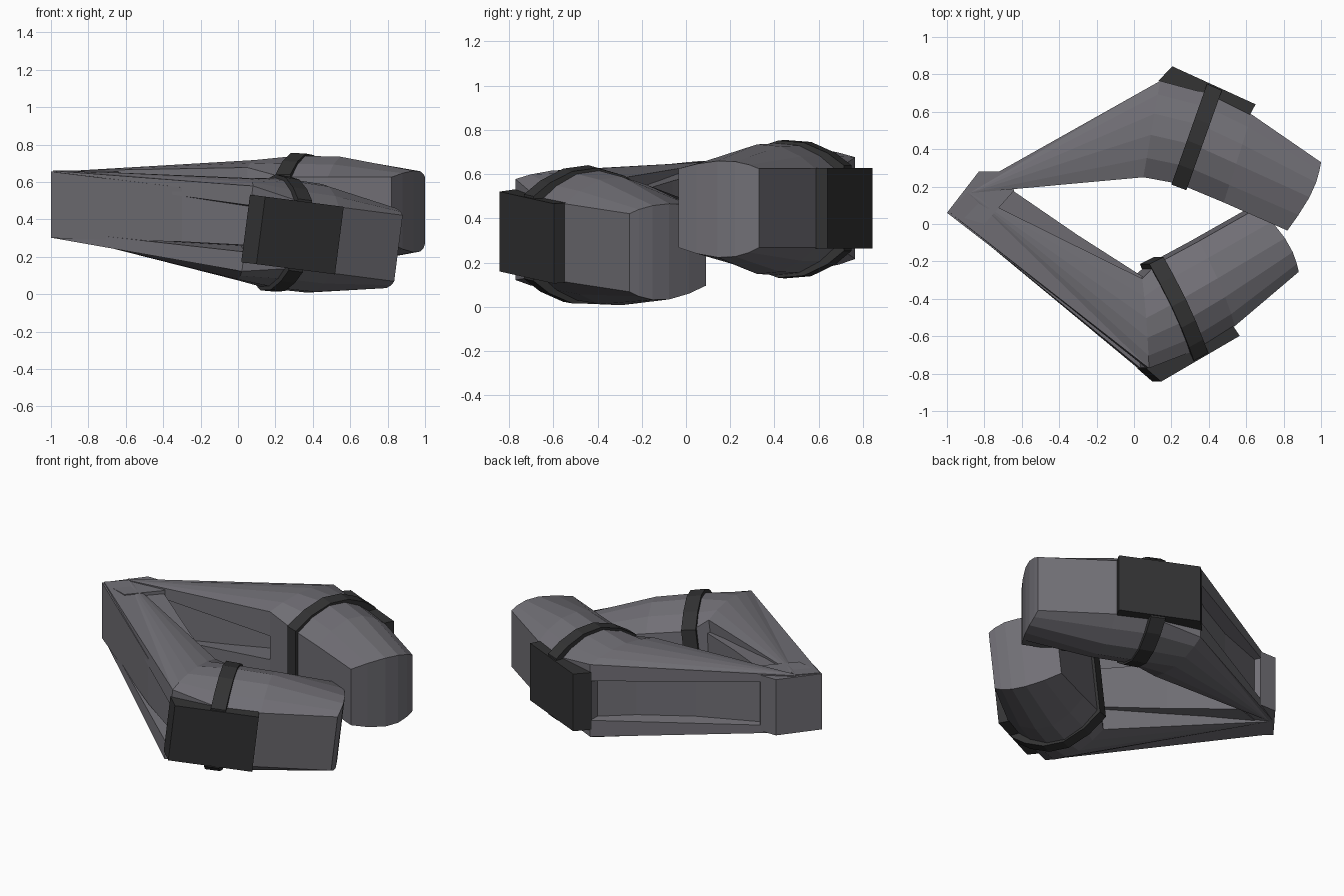
import bpy, bmesh, math
from mathutils import Vector, Matrix

cube = bpy.data.objects.get("Cube")
if cube:
    bpy.data.objects.remove(cube, do_unlink=True)


def material(name, rgb):
    m = bpy.data.materials.new(name)
    m.use_nodes = True
    m.diffuse_color = (*rgb, 1)
    bsdf = m.node_tree.nodes["Principled BSDF"]
    bsdf.inputs["Base Color"].default_value = (*rgb, 1)
    bsdf.inputs["Roughness"].default_value = 0.7
    return m


GREY = material("steel grey", (0.165, 0.16, 0.18))
DARK = material("dark trim", (0.033, 0.033, 0.034))


def make(name, verts, faces, mat):
    bm = bmesh.new()
    vs = [bm.verts.new(v) for v in verts]
    for f in faces:
        bm.faces.new([vs[i] for i in f])
    bmesh.ops.recalc_face_normals(bm, faces=bm.faces)
    me = bpy.data.meshes.new(name)
    bm.to_mesh(me)
    bm.free()
    me.materials.append(mat)
    ob = bpy.data.objects.new(name, me)
    bpy.context.collection.objects.link(ob)
    return ob


# Dome profile across the jaw, from outer wall to inner wall
DOME = [(0, 0), (0.14, 0.5), (0.34, 0.92), (0.56, 1), (0.8, 0.62), (1, 0)]
MID, WALL = 0.447, 0.178


def half(outer, inner, rise, side, wall=WALL, bulge=(0, 0), grow=0.0):
    """Upper (side=1) or lower (side=-1) edge of a jaw cross-section."""
    o, i = Vector(outer), Vector(inner)
    d = (i - o).normalized() * grow
    o, i = o - d, i + d
    if side < 0:
        rise += 0.01
    pts = []
    for t, h in DOME:
        p = o.lerp(i, t) + Vector(bulge) * math.sin(math.pi * t)
        pts.append(Vector((p.x, p.y, MID + side * (wall + rise * h + grow))))
    return pts


def loft(name, sections, mat, M):
    """Skin rings made of an upper and lower half, capped with strips."""
    n = len(DOME)
    verts, faces = [], []
    for top, low in sections:
        verts += [M @ p for p in top + low[::-1]]
    for s in range(len(sections) - 1):
        a, b = s * 2 * n, (s + 1) * 2 * n
        for k in range(2 * n):
            j = (k + 1) % (2 * n)
            faces.append((a + k, a + j, b + j, b + k))
    for base in (0, (len(sections) - 1) * 2 * n):
        for k in range(n - 1):
            faces.append((base + k, base + k + 1,
                          base + 2 * n - 2 - k, base + 2 * n - 1 - k))
    return make(name, verts, faces, mat)


def prism(name, outline, mat, M=Matrix()):
    """Upright prism; each outline point is (x, y, z_low, z_high)."""
    n = len(outline)
    verts = [M @ Vector((x, y, a)) for x, y, a, b in outline]
    verts += [M @ Vector((x, y, b)) for x, y, a, b in outline]
    faces = [tuple(range(n)), tuple(range(n, 2 * n))]
    faces += [(k, (k + 1) % n, n + (k + 1) % n, n + k) for k in range(n)]
    return make(name, verts, faces, mat)


# Head stations beyond the root: outer xy, inner xy, dome rise, wall, bulge
STATIONS = [
    ((0.42, 0.69), (0.24, 0.215), 0.115, WALL, (0, 0)),
    ((0.63, 0.585), (0.48, 0.115), 0.11, WALL, (0, 0)),
    ((1.0, 0.33), (0.82, -0.035), 0.035, WALL, (0.04, 0.018)),
]


def jaw(side_name, M, hinge, root_inner):
    # Domed pincer head, squarer at its root
    root = ((0.14, 0.765), root_inner)
    stations = [(*root, 0.04, 0.23, (0, 0))] + STATIONS
    loft(side_name + "_jaw_head",
         [(half(o, i, r, 1, w, b), half(o, i, r, -1, w, b))
          for o, i, r, w, b in stations], GREY, M)

    # Strap round the head
    strap = [((0.385, 0.735), (0.205, 0.225), 0.115),
             ((0.465, 0.70), (0.285, 0.195), 0.112)]
    loft(side_name + "_jaw_strap",
         [(half(o, i, r, 1, grow=0.015), half(o, i, r, -1, grow=0.015))
          for o, i, r in strap], DARK, M)

    # Armour plate on the outer wall
    z = (MID - WALL - 0.004, MID + WALL + 0.004)
    prism(side_name + "_jaw_plate",
          [(x, y, *z) for x, y in ((0.13, 0.765), (0.205, 0.843), (0.65, 0.64),
                                   (0.615, 0.575), (0.4, 0.67))], DARK, M)

    # Upper and lower flanges tapering back to the hinge
    for s, label, zh in ((1, "upper", 0.66), (-1, "lower", 0.30)):
        rim = half(*root, 0.04, s, 0.23)
        under = [Vector((*root_inner, MID + s * 0.075)),
                 Vector((*root[0], MID + s * 0.125))]
        base = [M @ p for p in rim + under]
        n = len(base)
        tip = [Vector((*h, zh)) for h in hinge]
        tip += [v - Vector((0, 0, s * 0.04)) for v in tip[::-1]]
        faces = [tuple(range(n))]
        faces += [(k, k + 1, n + 1) for k in range(n - 3)]
        faces += [(n - 3, n - 2, n + 2, n + 1), (n - 2, n - 1, n + 3, n + 2),
                  (n - 1, 0, n, n + 3), (0, n + 1, n), (n, n + 1, n + 2, n + 3)]
        make(f"{side_name}_jaw_{label}_flange", base + tip, faces, GREY)


# Back jaw stands level; front jaw is its mirror, swung and pitched down
jaw("back", Matrix(), ((-0.90, 0.18), (-0.88, 0.165)), (0.05, 0.25))
FRONT = (Matrix.Translation((0.14, -0.843, 0.518))
         @ Matrix.Rotation(math.radians(7.4), 4, 'Y')
         @ Matrix.Rotation(math.radians(5.5), 4, 'Z')
         @ Matrix.Diagonal((1, -1, 1, 1))
         @ Matrix.Translation((-0.2, -0.843, -0.625)))
jaw("front", FRONT, ((-0.99, 0.065), (-0.89, 0.17)), (0.15, 0.285))

# Recessed web of the back arm
prism("back_arm_web",
      [(x, y, 0.30, 0.63) for x, y in
       ((-0.85, 0.18), (-0.70, 0.25), (-0.35, 0.40), (-0.05, 0.57), (0.15, 0.72),
        (0.2, 0.55), (0.05, 0.47), (-0.3, 0.32), (-0.65, 0.19))], GREY)

# Front arm web with the hinge knuckle
prism("front_arm_web",
      [(-1.0, 0.06, 0.30, 0.655), (-0.3, -0.48, 0.28, 0.57),
       (0.08, -0.73, 0.26, 0.50), (0.16, -0.45, 0.25, 0.49),
       (0.06, -0.29, 0.25, 0.50), (-0.3, -0.06, 0.27, 0.57),
       (-0.65, 0.18, 0.29, 0.635)], GREY)
prism("hinge_knuckle",
      [(x, y, 0.30, 0.655) for x, y in
       ((-1.0, 0.06), (-0.83, 0.28), (-0.72, 0.28), (-0.64, 0.18), (-0.8, 0.0))], GREY)
